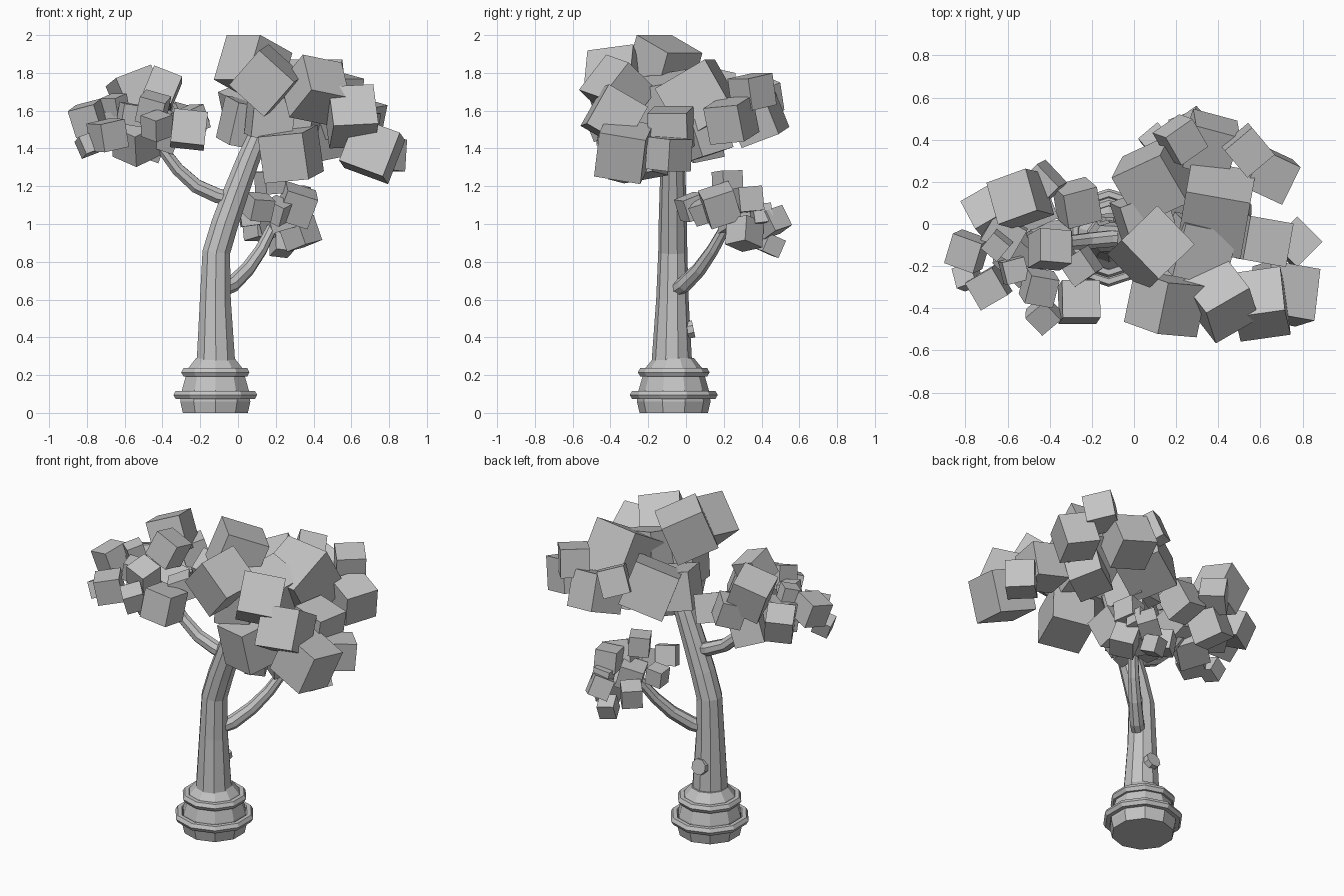
import bpy
import bmesh
import math
import random
from mathutils import Vector, Matrix, Euler

random.seed(4)

default = bpy.data.objects.get("Cube")
if default:
    bpy.data.objects.remove(default, do_unlink=True)

# One plain grey for the whole tree
grey = bpy.data.materials.new("plain_grey")
grey.use_nodes = True
colour = (0.55, 0.55, 0.55, 1.0)
grey.diffuse_color = colour
grey.node_tree.nodes["Principled BSDF"].inputs["Base Color"].default_value = colour


def finish(name, bm):
    """Turn a bmesh into a named object with the shared material."""
    bmesh.ops.recalc_face_normals(bm, faces=bm.faces)
    mesh = bpy.data.meshes.new(name)
    bm.to_mesh(mesh)
    bm.free()
    mesh.materials.append(grey)
    obj = bpy.data.objects.new(name, mesh)
    bpy.context.collection.objects.link(obj)
    return obj


def tube(name, stations, sides):
    """Skin a faceted tube along (x, y, z, radius) stations and cap both ends."""
    bm = bmesh.new()
    points = [Vector(s[:3]) for s in stations]
    rings = []
    for i, (point, station) in enumerate(zip(points, stations)):
        before = points[max(i - 1, 0)]
        after = points[min(i + 1, len(points) - 1)]
        turn = Vector((0, 0, 1)).rotation_difference(after - before)
        ring = []
        for k in range(sides):
            angle = math.tau * (k + 0.5) / sides
            offset = Vector((math.cos(angle), math.sin(angle), 0)) * station[3]
            ring.append(bm.verts.new(point + turn @ offset))
        rings.append(ring)
    for low, high in zip(rings, rings[1:]):
        for k in range(sides):
            n = (k + 1) % sides
            bm.faces.new((low[k], low[n], high[n], high[k]))
    bm.faces.new(rings[0])
    bm.faces.new(rings[-1])
    return finish(name, bm)


def foliage(name, blocks):
    """Join tilted cubes, each (x, y, z, size, tilt x, tilt y, yaw)."""
    bm = bmesh.new()
    for x, y, z, size, *tilt in blocks:
        turn = Euler([math.radians(a) for a in tilt]).to_matrix().to_4x4()
        bmesh.ops.create_cube(bm, size=size, matrix=Matrix.Translation((x, y, z)) @ turn)
    return finish(name, bm)


def scattered(blocks):
    """Give small blocks, listed with a yaw only, a loose random tilt."""
    return [(x, y, z, size, random.uniform(-25, 25), random.uniform(-25, 25), yaw)
            for x, y, z, size, yaw in blocks]


# Flared ten-sided base with two hoops
centre = (-0.12, -0.065)
base_profile = [(0, .181), (.06, .195), (.12, .186), (.2, .163), (.24, .148), (.29, .107)]
tube("trunk_base", [(*centre, z, r) for z, r in base_profile], 10)
for name, height, radius in (("lower_hoop", .095, .208), ("upper_hoop", .215, .165)):
    bpy.ops.mesh.primitive_torus_add(
        major_segments=10, minor_segments=6, major_radius=radius, minor_radius=.025,
        location=(*centre, height), rotation=(0, 0, math.pi / 10))
    hoop = bpy.context.object
    hoop.name = name
    hoop.data.materials.append(grey)

# Leaning trunk
tube("trunk", [
    (-.117, -.075, .27, .107),
    (-.12, -.072, .6, .086),
    (-.115, -.07, .85, .077),
    (-.07, -.07, 1.0, .075),
    (-.01, -.07, 1.17, .07),
    (.05, -.07, 1.33, .064),
    (.12, -.07, 1.5, .055),
], 10)

# Side branches
tube("right_branch", [
    (-.03, -.07, 1.13, .038),
    (-.11, -.07, 1.15, .042),
    (-.22, -.08, 1.2, .04),
    (-.32, -.09, 1.29, .036),
    (-.44, -.11, 1.45, .03),
], 8)
tube("back_branch", [
    (-.09, -.06, .65, .04),
    (-.03, -.01, .68, .043),
    (.05, .07, .76, .039),
    (.12, .14, .86, .034),
    (.2, .23, 1.02, .028),
], 8)

# Cut-off twig on the back of the trunk
tube("trunk_knot", [(-.115, -.03, .43, .049), (-.115, .04, .445, .049)], 8)

# Main crown of large blocks
foliage("main_crown", [
    (.08, -.12, 1.835, .255, 0, 22, 44),
    (.15, -.38, 1.76, .25, 10, 42, -5),
    (.41, -.36, 1.71, .24, -38, 10, 30),
    (.6, -.38, 1.57, .24, -30, -3, 8),
    (.71, -.33, 1.39, .25, -10, 20, -10),
    (.28, -.27, 1.37, .25, 10, -5, -20),
    (.17, -.22, 1.57, .22, 5, 5, 10),
    (.31, -.12, 1.64, .26, 10, 15, -12),
    (.39, .07, 1.66, .31, 30, 0, -10),
    (.1, .21, 1.59, .27, 15, -20, 25),
    (.36, .38, 1.56, .22, 20, 10, -15),
    (.54, .35, 1.7, .17, 10, 0, 40),
    (.64, .24, 1.55, .2, 5, 15, -25),
    (.22, .4, 1.67, .16, 20, 15, 35),
    (.77, -.09, 1.37, .17, 0, 5, 45),
    (.62, -.08, 1.5, .21, 0, 10, -10),
    (.05, .02, 1.53, .23, 10, 10, 20),
    (.42, .09, 1.46, .2, 15, -10, 30),
])

# Crown on the right branch
foliage("right_crown", scattered([
    (-.54, .12, 1.69, .21, 20),
    (-.44, .19, 1.58, .15, 45),
    (-.7, .06, 1.52, .16, 30),
    (-.27, .1, 1.52, .17, 15),
    (-.79, -.13, 1.56, .15, -20),
    (-.69, -.3, 1.47, .15, 30),
    (-.79, -.25, 1.42, .1, 20),
    (-.4, -.12, 1.72, .16, -5),
    (-.45, -.3, 1.61, .14, -10),
    (-.43, -.43, 1.52, .12, 40),
    (-.26, -.37, 1.5, .18, 0),
    (-.5, .08, 1.45, .18, 25),
    (-.54, -.15, 1.44, .18, 40),
    (-.57, -.22, 1.58, .11, 15),
    (-.65, -.1, 1.63, .1, 50),
    (-.25, -.2, 1.55, .13, 35),
    (-.4, -.1, 1.5, .17, 10),
    (-.62, -.05, 1.52, .17, 60),
]))

# Small crown on the back branch
foliage("back_crown", scattered([
    (.11, .03, 1.09, .12, 25),
    (.31, .18, 1.1, .17, 10),
    (.17, .22, 1.22, .12, 30),
    (.31, .33, 1.13, .13, 15),
    (.33, .31, .95, .14, 50),
    (.28, .46, 1.01, .12, 35),
    (.23, .45, .89, .1, 20),
    (.11, .39, .98, .12, 40),
    (.06, .2, 1.04, .1, 5),
    (.21, .1, 1.07, .11, 60),
    (.2, .26, 1.03, .14, 25),
    (.3, .4, 1.05, .1, 10),
]))
